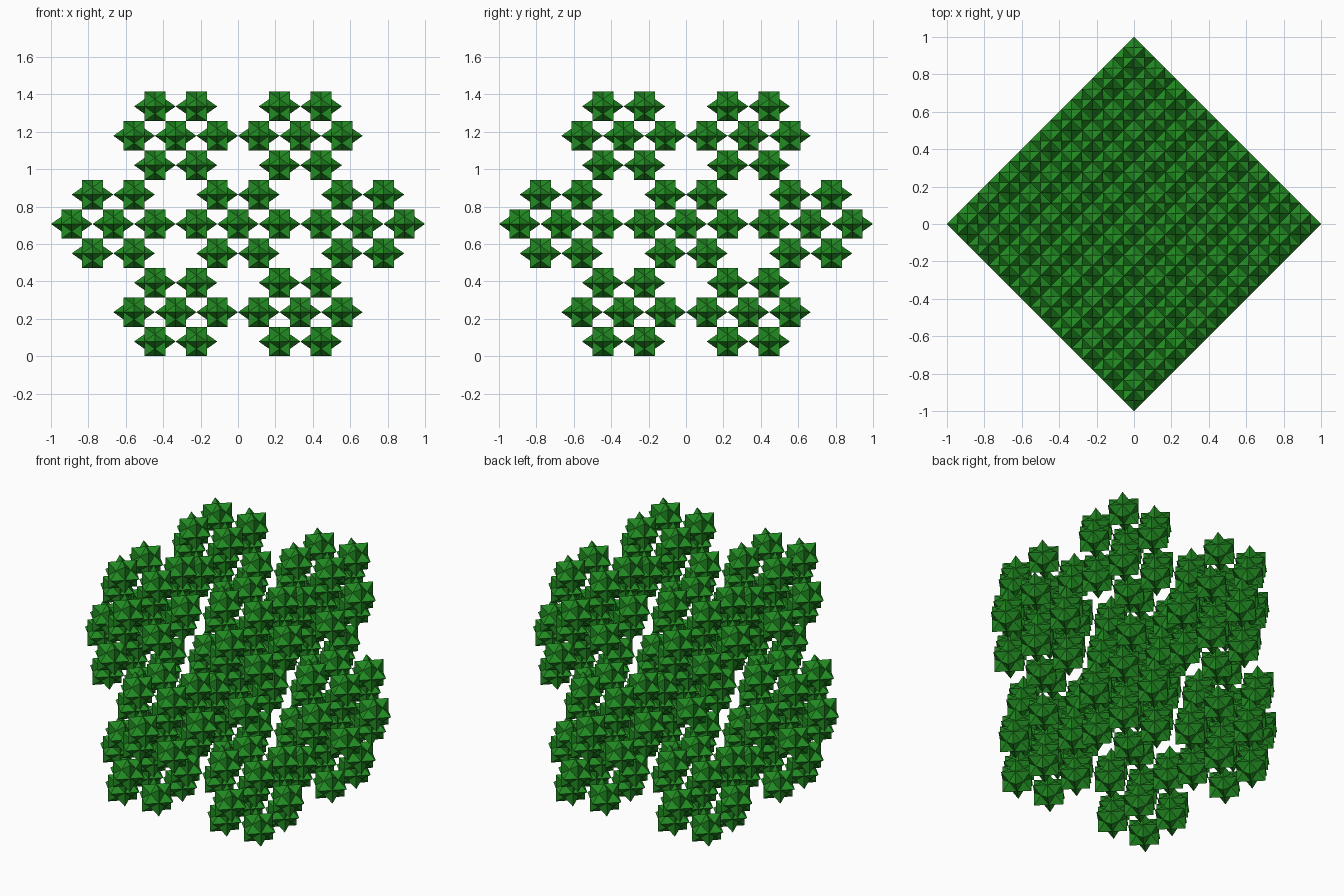
import bpy, bmesh
from math import pi, sqrt
from itertools import product
from mathutils import Vector, Matrix

if "Cube" in bpy.data.objects:
    bpy.data.objects.remove(bpy.data.objects["Cube"])

# Cuboctahedron points: the spike tips of one star and also the fractal layout
tips = [Vector(v) for v in product((-1, 0, 1), repeat=3) if v.count(0) == 1]


# One star: a rhombic dodecahedron with a four-sided spike on every face
def add_star(bm, centre, scale, frame):
    cache = {}

    def vert(p):
        key = tuple(p)
        if key not in cache:
            cache[key] = bm.verts.new(frame @ (centre + p * scale))
        return cache[key]

    for tip in tips:
        i, j = [k for k in range(3) if tip[k]]
        a, b = tip.copy(), tip.copy()
        a[j] = 0
        b[i] = 0
        up = tip * 0.5
        down = tip * 0.5
        up[3 - i - j], down[3 - i - j] = 0.5, -0.5
        ring = [a, up, b, down]
        for k in range(4):
            p, q = ring[k], ring[(k + 1) % 4]
            if (p - tip).cross(q - tip).dot(p + q + tip) < 0:
                p, q = q, p
            bm.faces.new((vert(tip), vert(p), vert(q)))


# Two fractal steps: one copy in the centre, twelve around it, each a third in size
def centres(level, centre, scale):
    if level == 0:
        return [(centre, scale)]
    out = []
    for d in [Vector((0, 0, 0))] + tips:
        out += centres(level - 1, centre + d * scale * 2 / 3, scale / 3)
    return out


# Turn a corner to the front and lift the model onto the floor
frame = (Matrix.Translation((0, 0, 1 / sqrt(2)))
         @ Matrix.Rotation(pi / 4, 4, 'Z')
         @ Matrix.Scale(1 / sqrt(2), 4))

bm = bmesh.new()
for c, s in centres(2, Vector((0, 0, 0)), 1.0):
    add_star(bm, c, s, frame)

mesh = bpy.data.meshes.new("star_fractal")
bm.to_mesh(mesh)
bm.free()
green = bpy.data.materials.new("green")
green.diffuse_color = (0.016, 0.26, 0.016, 1)
green.use_nodes = True
green.node_tree.nodes["Principled BSDF"].inputs["Base Color"].default_value = green.diffuse_color
mesh.materials.append(green)
bpy.context.collection.objects.link(bpy.data.objects.new("star_fractal", mesh))
